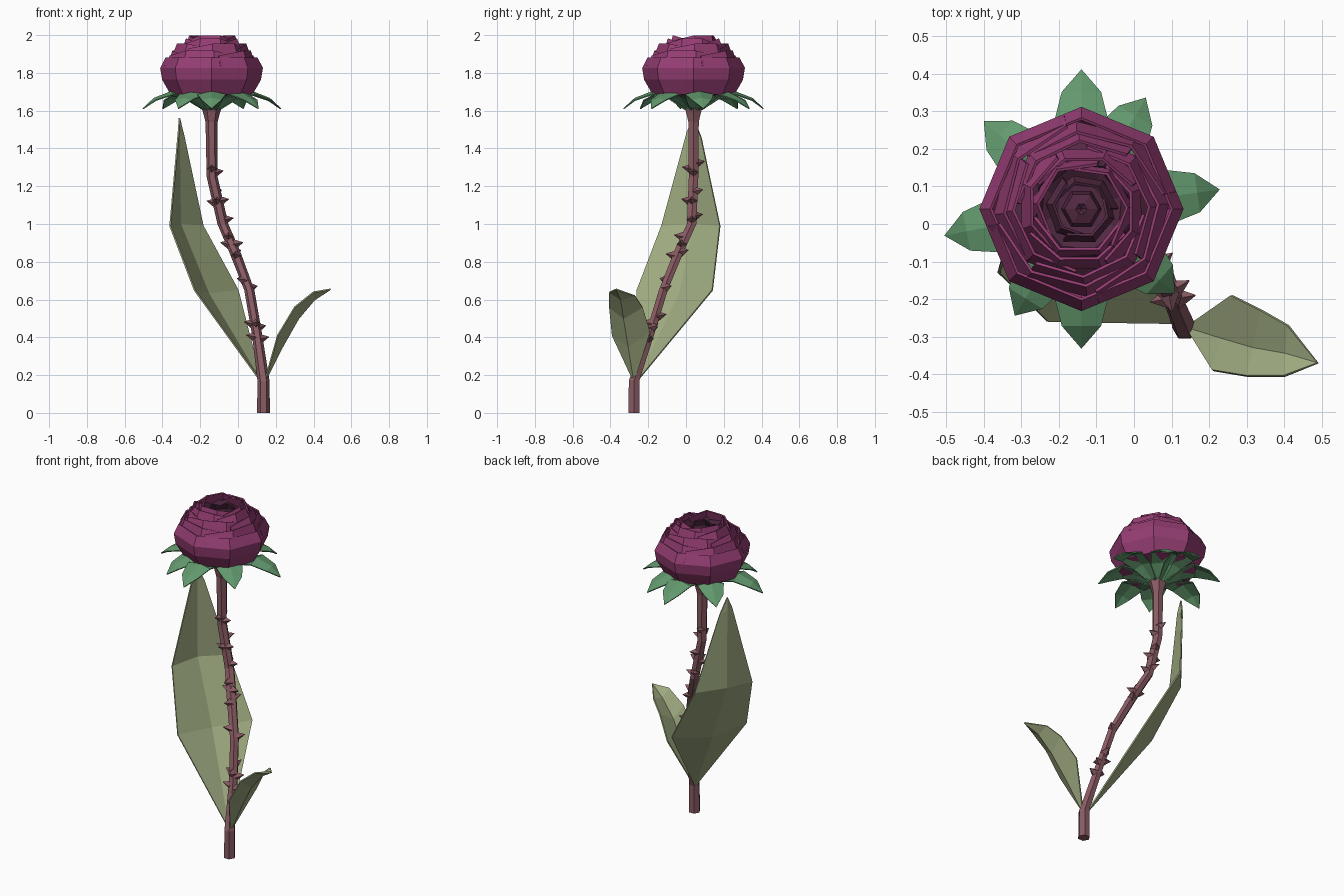
import bpy, bmesh, math
from mathutils import Vector, Matrix

if "Cube" in bpy.data.objects:
    bpy.data.objects.remove(bpy.data.objects["Cube"])

def material(name, rgb):
    m = bpy.data.materials.new(name)
    m.diffuse_color = (*rgb, 1)
    m.use_nodes = True
    m.node_tree.nodes["Principled BSDF"].inputs["Base Color"].default_value = m.diffuse_color
    return m

STEM = material("mauve stem", (0.25, 0.105, 0.125))
LEAF = material("olive leaf", (0.34, 0.40, 0.215))
SEPAL = material("green sepal", (0.125, 0.32, 0.155))
PETAL = material("magenta petal", (0.30, 0.047, 0.17))
HEART = material("dark heart", (0.085, 0.022, 0.055))
CX, CY = -0.14, 0.04          # flower axis

def finish(name, bm, mat, thick=0):
    bmesh.ops.remove_doubles(bm, verts=bm.verts, dist=0.0005)
    bmesh.ops.recalc_face_normals(bm, faces=bm.faces)
    me = bpy.data.meshes.new(name)
    bm.to_mesh(me)
    bm.free()
    me.materials.append(mat)
    ob = bpy.data.objects.new(name, me)
    bpy.context.collection.objects.link(ob)
    if thick:
        mod = ob.modifiers.new("thickness", 'SOLIDIFY')
        mod.thickness = thick
        mod.offset = 0
    return ob

def add_grid(bm, rows, closed=False, caps=False):
    """Skin rows of points with quads."""
    vs = [[bm.verts.new(p) for p in row] for row in rows]
    n = len(rows[0])
    for a, b in zip(vs, vs[1:]):
        for i in range(n if closed else n - 1):
            j = (i + 1) % n
            bm.faces.new((a[i], a[j], b[j], b[i]))
    if caps:
        bm.faces.new(vs[0])
        bm.faces.new(vs[-1])

def ring(c, r, n, rot=0):
    return [(c[0] + r * math.cos(rot + math.tau * i / n),
             c[1] + r * math.sin(rot + math.tau * i / n), c[2]) for i in range(n)]

def lathe(name, profile, n, mat, thick=0, rot=0):
    bm = bmesh.new()
    add_grid(bm, [ring((CX, CY, z), r, n, rot) for r, z in profile], True)
    return finish(name, bm, mat, thick)

# Stem: hexagonal tube along a bent path
path = [(0.135, -0.275, 0, 0.034), (0.135, -0.275, 0.17, 0.032), (0.10, -0.19, 0.42, 0.027),
        (0.06, -0.12, 0.65, 0.027), (-0.02, -0.035, 0.86, 0.03), (-0.08, 0.03, 1.0, 0.029),
        (-0.137, 0.04, 1.25, 0.029), (CX, CY, 1.54, 0.032), (CX, CY, 1.59, 0.045),
        (CX, CY, 1.65, 0.065)]
bm = bmesh.new()
add_grid(bm, [ring(p, p[3], 6) for p in path], True, True)
finish("stem", bm, STEM)

# Thorns: four-sided spikes at (height, direction)
def stem_at(z):
    for a, b in zip(path, path[1:]):
        if a[2] <= z <= b[2]:
            return Vector(a[:3]).lerp(Vector(b[:3]), (z - a[2]) / (b[2] - a[2]))

bm = bmesh.new()
for z, deg in [(0.39, 10), (0.40, 190), (0.45, 30), (0.47, 170), (0.47, 280), (0.51, 80),
               (0.66, 40), (0.70, 220), (0.83, 260), (0.85, 60), (0.89, 180), (0.89, 350),
               (0.93, 270), (1.02, 0), (1.04, 110), (1.11, 185), (1.12, 350), (1.12, 260),
               (1.17, 60), (1.27, 0), (1.29, 265), (1.32, 100)]:
    a = math.radians(deg)
    d = Vector((math.cos(a), math.sin(a), 0.2)).normalized()
    mtx = Matrix.Translation(stem_at(z) + d * 0.037) @ d.to_track_quat('Z', 'Y').to_matrix().to_4x4()
    bmesh.ops.create_cone(bm, cap_ends=True, segments=4, radius1=0.028, radius2=0.001,
                          depth=0.05, matrix=mtx)
finish("thorns", bm, STEM)

# Leaves: rows of (edge, midrib, edge) between base and tip
def leaf(name, base, rows, tip):
    bm = bmesh.new()
    add_grid(bm, [[base] * 3] + rows + [[tip] * 3])
    finish(name, bm, LEAF, 0.008)

leaf("tall_leaf", (0.125, -0.265, 0.16),
     [[(-0.23, -0.26, 0.65), (-0.155, -0.035, 0.63), (0.0, 0.14, 0.65)],
      [(-0.36, -0.13, 0.99), (-0.305, 0.04, 1.0), (-0.185, 0.18, 0.99)],
      [(-0.315, 0.005, 1.49), (-0.312, 0.045, 1.48), (-0.285, 0.08, 1.46)]],
     (-0.31, 0.04, 1.56))
leaf("short_leaf", (0.14, -0.275, 0.16),
     [[(0.21, -0.39, 0.41), (0.235, -0.305, 0.35), (0.26, -0.19, 0.43)],
      [(0.30, -0.405, 0.56), (0.32, -0.33, 0.50), (0.34, -0.23, 0.56)],
      [(0.40, -0.405, 0.64), (0.405, -0.345, 0.60), (0.41, -0.27, 0.62)]],
     (0.49, -0.37, 0.655))

# Calyx cup and eight drooping sepals
lathe("calyx", [(0.04, 1.60), (0.075, 1.645), (0.17, 1.69), (0.2, 1.70)], 8, SEPAL)
bm = bmesh.new()
for deg, s in [(8, 1), (60, 0.92), (90, 1), (138, 0.94), (191, 1), (238, 0.9), (270, 1), (318, 0.9)]:
    d = Vector((math.cos(math.radians(deg)), math.sin(math.radians(deg)), 0))
    side = Vector((-d.y, d.x, 0))
    rows = []
    for r, z, w in [(0.04, 1.61, 0.025), (0.13, 1.675, 0.06), (0.22, 1.70, 0.075),
                    (0.31, 1.665, 0.052), (0.37, 1.61, 0)]:
        c = Vector((CX, CY, z)) + d * r * s
        low = Vector((0, 0, -0.2 * w))
        rows.append([c - side * w + low, c, c + side * w + low])
    add_grid(bm, rows)
finish("sepals", bm, SEPAL, 0.006)

# Outer bloom: octagonal bowl
lathe("outer_bloom", [(0.0, 1.66), (0.215, 1.69), (0.258, 1.765), (0.268, 1.825), (0.24, 1.88)],
      8, PETAL, 0.008)

# Petal layers: overlapping patches that spiral inwards
def petals(name, profile, count, rot, mat=PETAL):
    bm = bmesh.new()
    for k in range(count):
        start = rot + 360 * k / count
        span = 360 / count + 35
        rows = []
        for i, (r, z) in enumerate(profile):
            row = []
            for j in range(4):
                t = j / 3
                a = math.radians(start + span * t)
                rr = r * (1.03 - 0.12 * t)
                crest = 0.016 * (1 if j in (1, 2) else -0.6) * (i == len(profile) - 1)
                row.append((CX + rr * math.cos(a), CY + rr * math.sin(a), z + crest))
            rows.append(row)
        add_grid(bm, rows)
    finish(name, bm, mat, 0.008)

petals("petals_outer", [(0.215, 1.76), (0.242, 1.84), (0.215, 1.90)], 4, 10)
petals("petals_middle", [(0.19, 1.80), (0.21, 1.88), (0.182, 1.937)], 4, 50)
petals("petals_inner", [(0.16, 1.82), (0.172, 1.91), (0.145, 1.965)], 4, 25)
petals("petals_crown", [(0.13, 1.86), (0.142, 1.93), (0.122, 1.982)], 3, 70)

# Dark heart: sunken bowl with a small furled bud
lathe("heart_bowl", [(0.205, 1.87), (0.16, 1.90), (0.128, 1.955), (0.112, 1.915), (0.065, 1.885), (0.0, 1.88)],
      8, HEART, 0, 0.3)
petals("heart_petals", [(0.085, 1.88), (0.092, 1.92), (0.075, 1.945)], 3, 0, HEART)
lathe("heart_bud", [(0.055, 1.88), (0.045, 1.92), (0.015, 1.93), (0.0, 1.92)], 6, HEART)
